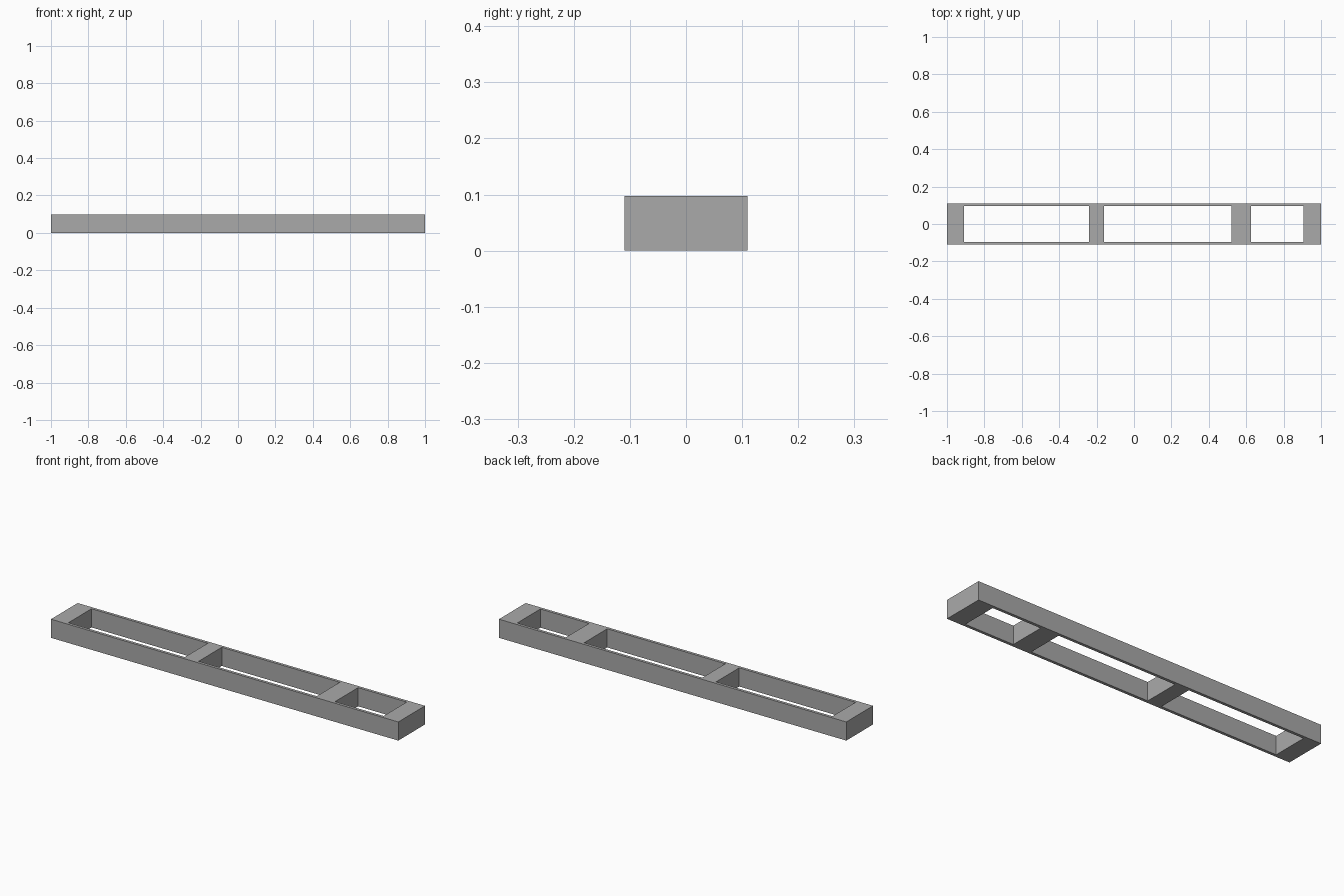
import bpy
import bmesh

cube = bpy.data.objects.get("Cube")
if cube:
    bpy.data.objects.remove(cube, do_unlink=True)

HEIGHT = 0.097
# Alternating solid and open stretches along the length
XS = [-1.0, -0.91, -0.24, -0.16, 0.52, 0.625, 0.905, 1.0]
# Outer and inner faces of the two long rails
YS = [-0.11, -0.095, 0.095, 0.11]

# Plain grey finish
grey = bpy.data.materials.new("plain_grey")
grey.use_nodes = True
colour = (0.4, 0.4, 0.4, 1.0)
grey.diffuse_color = colour
grey.node_tree.nodes["Principled BSDF"].inputs["Base Color"].default_value = colour

# Flat plan of the frame, leaving the three openings out
bm = bmesh.new()
grid = [[bm.verts.new((x, y, 0)) for y in YS] for x in XS]
for i in range(len(XS) - 1):
    for j in range(len(YS) - 1):
        opening = i % 2 == 1 and j == 1
        if not opening:
            bm.faces.new((grid[i][j], grid[i + 1][j],
                          grid[i + 1][j + 1], grid[i][j + 1]))

# Raise the plan into one solid frame
plan = bm.faces[:]
raised = bmesh.ops.extrude_face_region(bm, geom=plan, use_keep_orig=True)
top = [v for v in raised["geom"] if isinstance(v, bmesh.types.BMVert)]
bmesh.ops.translate(bm, verts=top, vec=(0, 0, HEIGHT))
bmesh.ops.recalc_face_normals(bm, faces=bm.faces[:])

mesh = bpy.data.meshes.new("ladder_frame")
bm.to_mesh(mesh)
bm.free()
mesh.materials.append(grey)
frame = bpy.data.objects.new("ladder_frame", mesh)
bpy.context.collection.objects.link(frame)
